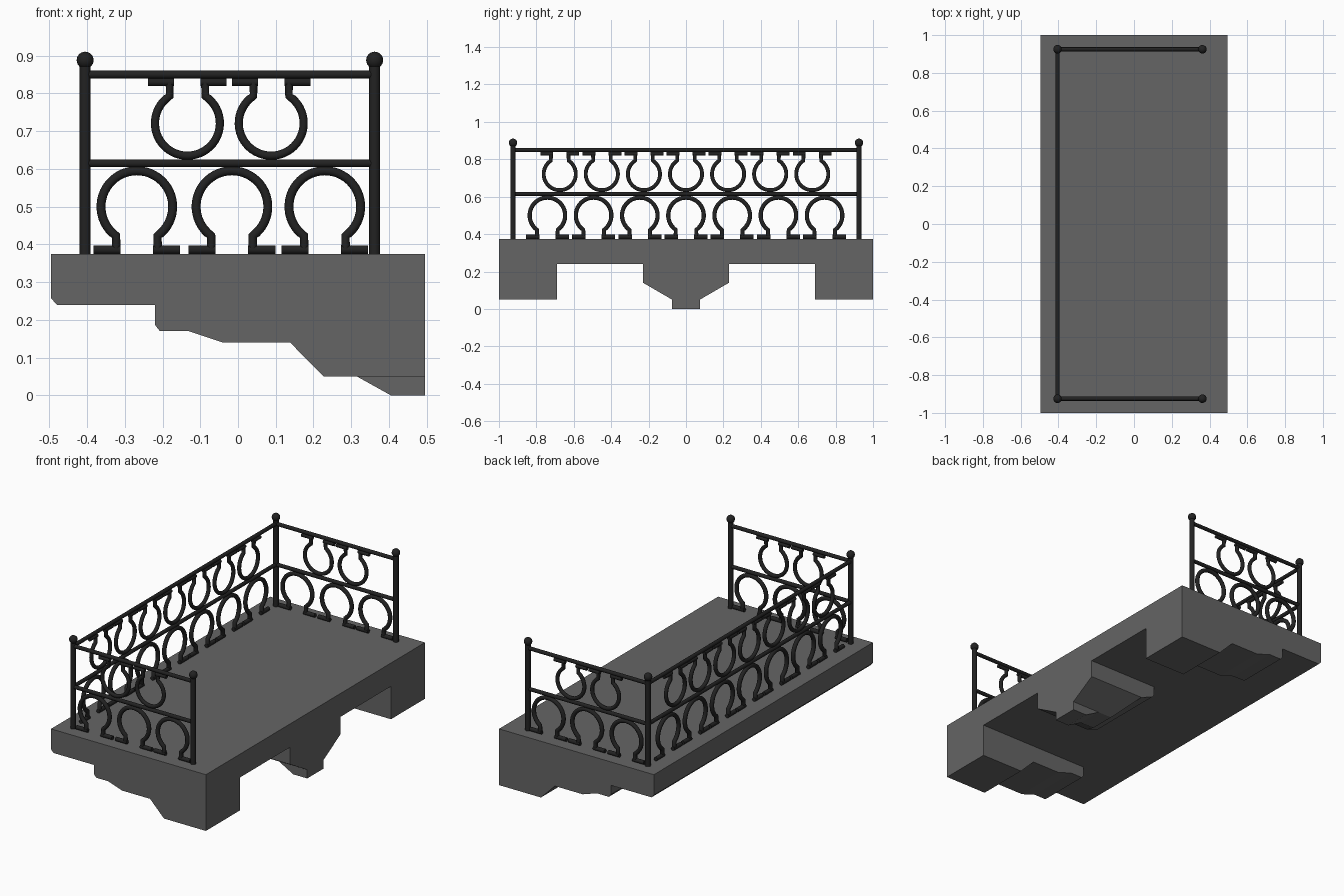
import bpy, bmesh, math
from mathutils import Vector

if "Cube" in bpy.data.objects:
    bpy.data.objects.remove(bpy.data.objects["Cube"])


def material(name, v):
    m = bpy.data.materials.new(name)
    m.diffuse_color = (v, v, v, 1)
    m.use_nodes = True
    m.node_tree.nodes["Principled BSDF"].inputs["Base Color"].default_value = m.diffuse_color
    return m


STONE = material("grey_stone", 0.13)
IRON = material("dark_iron", 0.016)


def prism(name, pts, lo, hi, axis="y"):
    """Extrude a closed profile: (x, z) along y, or (y, z) along x."""
    bm = bmesh.new()
    put = (lambda p, t: (p[0], t, p[1])) if axis == "y" else (lambda p, t: (t, p[0], p[1]))
    a = [bm.verts.new(put(p, lo)) for p in pts]
    b = [bm.verts.new(put(p, hi)) for p in pts]
    bm.faces.new(a)
    bm.faces.new(b[::-1])
    n = len(pts)
    for i in range(n):
        j = (i + 1) % n
        bm.faces.new((a[j], a[i], b[i], b[j]))
    bmesh.ops.recalc_face_normals(bm, faces=bm.faces)
    me = bpy.data.meshes.new(name)
    bm.to_mesh(me)
    bm.free()
    ob = bpy.data.objects.new(name, me)
    bpy.context.collection.objects.link(ob)
    me.materials.append(STONE)
    return ob


def tubes(name, paths, radius):
    """Round bars following polylines, with capped ends."""
    cu = bpy.data.curves.new(name, "CURVE")
    cu.dimensions = "3D"
    cu.bevel_depth = radius
    cu.bevel_resolution = 3
    cu.use_fill_caps = True
    for path in paths:
        sp = cu.splines.new("POLY")
        sp.points.add(len(path) - 1)
        for p, co in zip(sp.points, path):
            p.co = (*co, 1)
    ob = bpy.data.objects.new(name, cu)
    bpy.context.collection.objects.link(ob)
    cu.materials.append(IRON)
    bpy.ops.object.select_all(action="DESELECT")
    ob.select_set(True)
    bpy.context.view_layer.objects.active = ob
    bpy.ops.object.convert(target="MESH")
    bpy.ops.object.shade_smooth_by_angle(angle=math.radians(50))
    return bpy.context.object


def horseshoe(c, zc, r, stem, foot, z_foot, flip):
    """Open ring with two stems and outward feet, as (u, z) polylines."""
    a0 = math.asin(stem / r)
    arc = []
    for i in range(41):
        a = a0 + (2 * math.pi - 2 * a0) * i / 40
        arc.append((c - r * math.sin(a), zc - flip * r * math.cos(a)))
    ring = [(c - stem, z_foot)] + arc + [(c + stem, z_foot)]
    feet = [[(c + s * (stem - 0.012), z_foot), (c + s * foot, z_foot)] for s in (-1, 1)]
    return [ring] + feet


# floor slab, with a small chamfer on its outer lower edge
prism("floor_slab", [(-0.495, 0.375), (-0.495, 0.257), (-0.48, 0.24),
                     (0.495, 0.24), (0.495, 0.375)], -1, 1)

# stepped brackets at both ends
end_profile = [(-0.22, 0.24), (-0.22, 0.187), (-0.207, 0.17), (-0.13, 0.17), (-0.04, 0.14),
               (0.138, 0.14), (0.227, 0.05), (0.495, 0.05), (0.495, 0.24)]
prism("end_bracket_front", end_profile, -1, -0.69)
prism("end_bracket_back", end_profile, 0.69, 1)

# centre bracket: side profile intersected with the tapered front profile
centre = prism("centre_bracket", [(0.05, 0.24), (0.05, 0.185), (0.065, 0.17), (0.14, 0.14),
                                  (0.227, 0.05), (0.315, 0.05), (0.405, 0), (0.495, 0),
                                  (0.495, 0.24)], -0.4, 0.4)
cutter = prism("centre_taper_cutter", [(-0.23, 0.3), (-0.23, 0.14), (-0.075, 0.05), (-0.075, -0.1),
                                       (0.075, -0.1), (0.075, 0.05), (0.23, 0.14), (0.23, 0.3)],
               -0.1, 0.6, "x")
mod = centre.modifiers.new("taper", "BOOLEAN")
mod.operation = "INTERSECT"
mod.solver = "EXACT"
mod.object = cutter
bpy.context.view_layer.objects.active = centre
bpy.ops.object.modifier_apply(modifier=mod.name)
bpy.data.objects.remove(cutter)

# posts and ball finials
X0, X1, Y = -0.405, 0.362, 0.925
corners = [(x, y) for x in (X0, X1) for y in (-Y, Y)]
tubes("posts", [[(x, y, 0.37), (x, y, 0.885)] for x, y in corners], 0.0148)
for x, y in corners:
    bpy.ops.mesh.primitive_uv_sphere_add(segments=20, ring_count=12, radius=0.0225,
                                         location=(x, y, 0.888))
    ball = bpy.context.object
    ball.name = "post_finial"
    ball.data.materials.append(IRON)
    bpy.ops.object.shade_smooth()

# horizontal rails
rails = []
for z in (0.85, 0.615):
    rails.append([(X0, -Y, z), (X0, Y, z)])
    rails += [[(X0, y, z), (X1, y, z)] for y in (-Y, Y)]
tubes("rails", rails, 0.011)


# horseshoe ornaments: upright row below, inverted row above
def ornaments(name, lower, upper, place):
    low = [p for c in lower for p in horseshoe(c, 0.5, 0.095, 0.055, 0.115, 0.386, 1)]
    up = [p for c in upper for p in horseshoe(c, 0.721, 0.086, 0.047, 0.104, 0.83, -1)]
    for label, paths, r in (("lower", low, 0.0118), ("upper", up, 0.0108)):
        tubes(f"{name}_{label}_rings", [[place(u, z) for u, z in p] for p in paths], r)


for side, y in (("front", -Y), ("back", Y)):
    ornaments(side, [-0.268, -0.016, 0.23], [-0.134, 0.088], lambda u, z: (u, y, z))
ornaments("long_side", [0.247 * i for i in range(-3, 4)], [0.225 * i for i in range(-3, 4)],
          lambda u, z: (X0, u, z))
